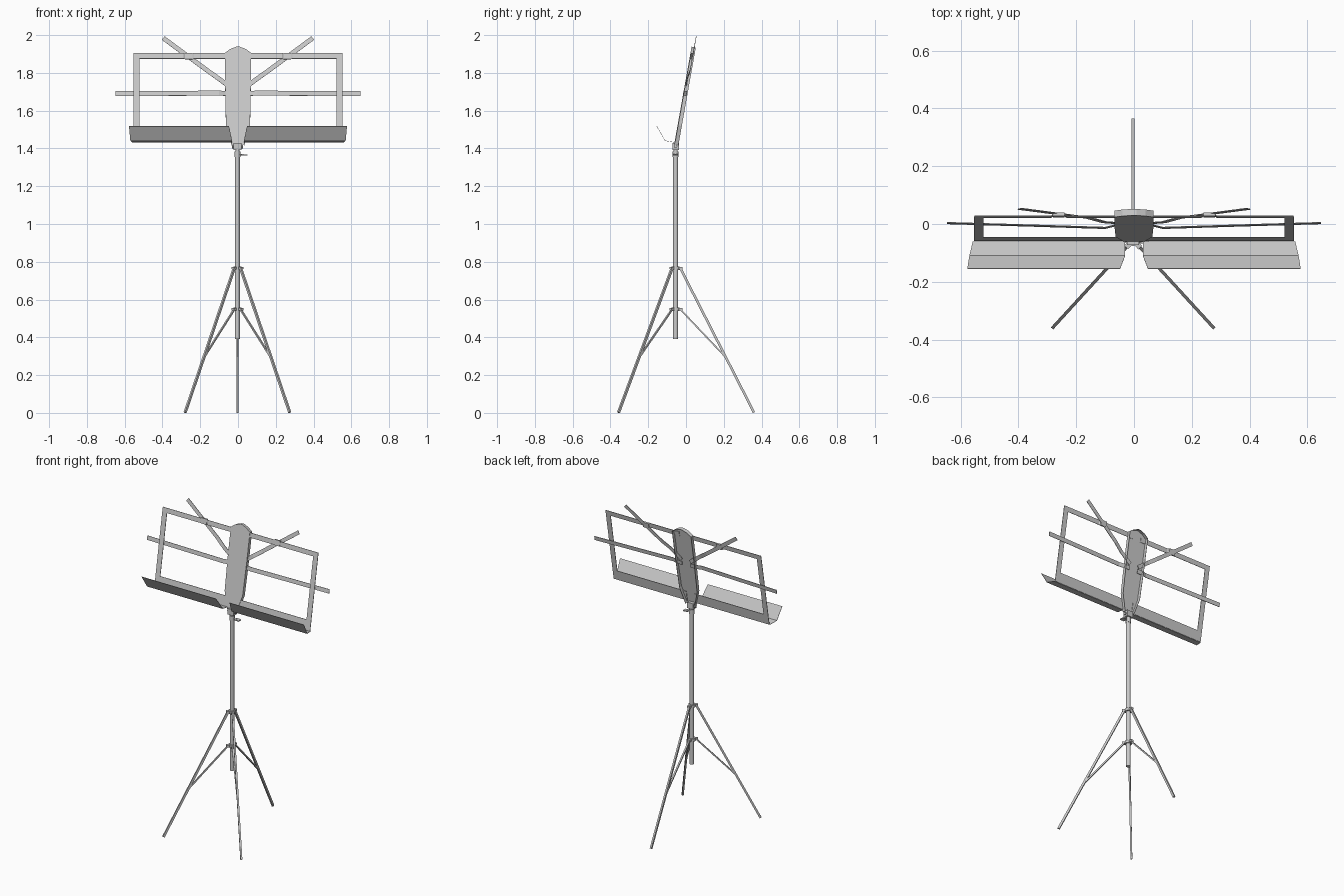
import bpy, bmesh, math
from mathutils import Matrix, Vector

if "Cube" in bpy.data.objects:
    bpy.data.objects.remove(bpy.data.objects["Cube"])

CX, PY = -0.003, -0.055            # pole axis
TILT = math.radians(10.1)          # desk leans back
DESK = Matrix.Translation((0, -0.06, 1.432)) @ Matrix(
    ((1, 0, 0, 0),
     (0, math.sin(TILT), math.cos(TILT), 0),
     (0, math.cos(TILT), -math.sin(TILT), 0),
     (0, 0, 0, 1)))                # local: x across, y up the desk, z backward
POLE = Matrix.Translation((CX, PY, 0))


def U(z):
    return (z - 1.432) / math.cos(TILT)


def make(name, verts, faces, mat, solid=0):
    me = bpy.data.meshes.new(name)
    bm = bmesh.new()
    vs = [bm.verts.new(mat @ Vector(v)) for v in verts]
    for f in faces:
        bm.faces.new([vs[i] for i in f])
    bmesh.ops.recalc_face_normals(bm, faces=bm.faces)
    bm.to_mesh(me)
    bm.free()
    ob = bpy.data.objects.new(name, me)
    bpy.context.collection.objects.link(ob)
    if solid:
        mod = ob.modifiers.new("thickness", 'SOLIDIFY')
        mod.thickness, mod.offset = solid, 0
    return ob


def bar(name, pts, width, thick, wdir, tdir, mat):
    """Rectangular bar swept along points."""
    w, t = Vector(wdir).normalized() * width / 2, Vector(tdir).normalized() * thick / 2
    verts, faces = [], []
    for p in pts:
        p = Vector(p)
        verts += [p + w + t, p - w + t, p - w - t, p + w - t]
    for k in range(len(pts) - 1):
        a = 4 * k
        faces += [(a + i, a + (i + 1) % 4, a + 4 + (i + 1) % 4, a + 4 + i) for i in range(4)]
    n = len(verts)
    faces += [(0, 1, 2, 3), (n - 4, n - 3, n - 2, n - 1)]
    return make(name, verts, faces, mat)


def strip(name, pts, width, thick=0.003):
    """Flat strip lying in the desk plane."""
    d = Vector(pts[-1]) - Vector(pts[0])
    return bar(name, pts, width, thick, (-d.y, d.x, 0), (0, 0, 1), DESK)


def cyl(name, r, a, b, sides=16):
    a, b = Vector(a), Vector(b)
    bpy.ops.mesh.primitive_cylinder_add(vertices=sides, radius=r, depth=(b - a).length,
                                        location=(a + b) / 2)
    ob = bpy.context.object
    ob.name = name
    ob.rotation_euler = (b - a).to_track_quat('Z', 'Y').to_euler()
    bpy.ops.object.shade_smooth_by_angle()
    return ob


# Telescoping pole and its collars
cyl("lower_pole", 0.0135, (CX, PY, 0.39), (CX, PY, 1.36))
cyl("upper_pole", 0.0110, (CX, PY, 1.35), (CX, PY, 1.41))
cyl("pole_collar", 0.0155, (CX, PY, 1.355), (CX, PY, 1.385))
cyl("upper_hub", 0.021, (CX, PY, 0.757), (CX, PY, 0.775))
cyl("lower_hub", 0.021, (CX, PY, 0.54), (CX, PY, 0.558))

# Clamp screw with a flat wing
cyl("clamp_screw", 0.004, (CX + 0.01, PY, 1.367), (CX + 0.035, PY, 1.367), 8)
bar("clamp_wing", [(0.022, 0, 1.367), (0.054, 0, 1.365)], 0.026, 0.006,
    (0, 1, 0), (0, 0, 1), POLE)

# Three legs, braces and hub lugs
for tag, ang, foot in (("back", 90, 0.415), ("front_left", 227.5, 0.41),
                       ("front_right", 312.5, 0.41)):
    m = POLE @ Matrix.Rotation(math.radians(ang), 4, 'Z')
    top, end = Vector((0.024, 0, 0.768)), Vector((foot, 0, 0.002))
    d = end - top
    bar(tag + "_leg", [top, end], 0.011, 0.013, (0, 1, 0), (-d.z, 0, d.x), m)
    joint = top + d * 0.62
    s = Vector((0.024, 0, 0.549))
    e = joint - s
    bar(tag + "_brace", [s, joint], 0.010, 0.008, (0, 1, 0), (-e.z, 0, e.x), m)
    for z, lbl in ((0.767, "upper"), (0.549, "lower")):
        bar(f"{tag}_{lbl}_lug", [(0.010, 0, z), (0.036, 0, z)], 0.018, 0.013,
            (0, 1, 0), (0, 0, 1), m)

# Tilt bracket between pole and desk
bar("tilt_bracket", [(0, 0, 1.392), (0, 0, 1.41), (0, 0, 1.43)], 0.042, 0.034,
    (1, 0, 0), (0, 1, 0), POLE)
cyl("tilt_pivot", 0.009, (CX - 0.029, PY, 1.41), (CX + 0.029, PY, 1.41), 12)

# Centre panel: sheet folded back along its sides and top into an open channel
half = [(0.032, -0.012), (0.063, 0.092), (0.067, 0.30), (0.067, 0.482),
        (0.040, 0.502), (0.008, 0.514)]
out = half + [(-x, u) for x, u in reversed(half)]
n = len(out)
make("centre_panel", [(x, u, w) for w in (0.0, 0.022) for x, u in out],
     [tuple(range(n))] + [(i, i + 1, n + i + 1, n + i) for i in range(n - 1)], DESK, 0.002)

# Desk frame, tray and folding arms on both sides
for s, side in ((1, "right"), (-1, "left")):
    ut = U(1.905) - 0.015
    # top rail steps back around the upper arm
    strip(side + "_top_rail", [(s * x, ut, w) for x, w in
          ((0.03, 0.003), (0.232, 0.003), (0.248, 0.013), (0.272, 0.013),
           (0.288, 0.003), (0.553, 0.003))], 0.030)
    strip(side + "_side_rail", [(s * 0.537, 0.0, 0.003), (s * 0.537, ut, 0.003)], 0.033)
    strip(side + "_bottom_rail", [(s * 0.030, 0.032, 0.003), (s * 0.553, 0.032, 0.003)], 0.064)
    # tray: ledge and sloping lip
    rows = ((0.0, 0.0, 0.032, 0.558), (0.0, -0.051, 0.031, 0.570), (0.068, -0.1086, 0.048, 0.577))
    verts = [(s * x, u, w) for u, w, xi, xo in rows for x in (xi, xo)]
    make(side + "_tray", verts, [(0, 1, 3, 2), (2, 3, 5, 4)], DESK, 0.002)
    # horizontal page arm
    um = U(1.693)
    strip(side + "_page_arm", [(s * 0.03, um, 0.009), (s * 0.065, um, 0.009),
          (s * 0.10, um, 0.000), (s * 0.35, um, 0.008), (s * 0.648, um, 0.017)], 0.026)
    # slanted upper arm
    a, b = Vector((0.03, U(1.718), 0.010)), Vector((0.396, U(1.987), 0.014))
    strip(side + "_upper_arm", [(s * p.x, p.y, w) for p, w in
          ((a, 0.010), (a.lerp(b, 0.2), 0.006), (a.lerp(b, 0.35), 0.014), (b, 0.014))], 0.024)
    # clip where the upper arm meets the top rail
    strip(side + "_arm_clip", [(s * 0.240, ut, 0.010), (s * 0.280, ut, 0.010)], 0.034, 0.012)
